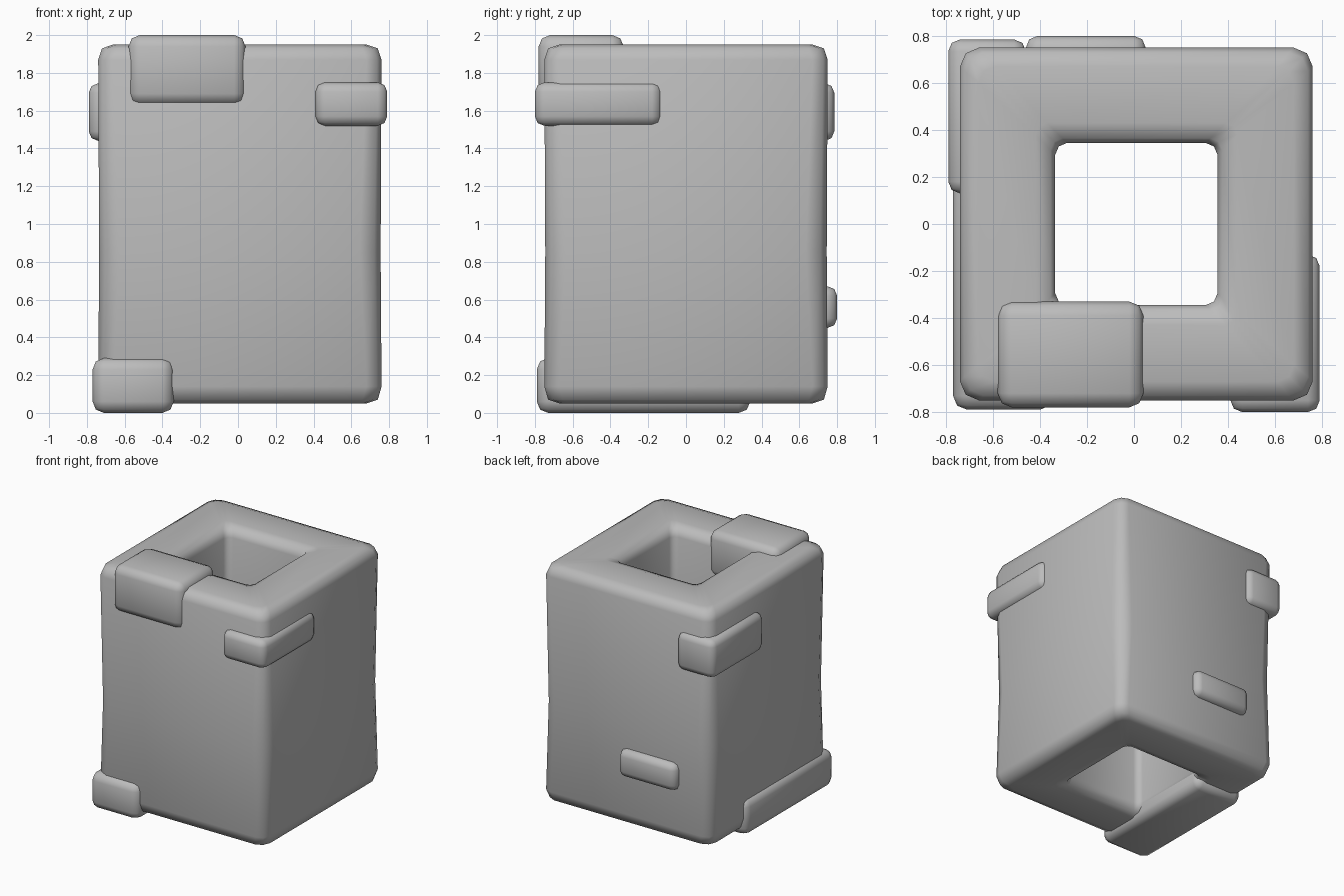
import bpy, bmesh, math
from mathutils import Vector

cube = bpy.data.objects.get("Cube")
if cube:
    bpy.data.objects.remove(cube, do_unlink=True)

grey = bpy.data.materials.new("stone_grey")
grey.use_nodes = True
GREY = (0.5, 0.5, 0.5, 1)
grey.diffuse_color = GREY
grey.node_tree.nodes["Principled BSDF"].inputs["Base Color"].default_value = GREY


def finish(name, bm):
    bmesh.ops.recalc_face_normals(bm, faces=bm.faces)
    mesh = bpy.data.meshes.new(name)
    bm.to_mesh(mesh)
    bm.free()
    mesh.materials.append(grey)
    mesh.shade_smooth()
    obj = bpy.data.objects.new(name, mesh)
    bpy.context.collection.objects.link(obj)
    return obj


def ring(bm, half, cut, z):
    """Square outline with each corner cut in three points."""
    verts = []
    inner, mid = half - cut, half - cut * 0.3
    for quarter in range(4):
        c, s = round(math.cos(quarter * math.pi / 2)), round(math.sin(quarter * math.pi / 2))
        for x, y in ((half, inner), (mid, mid), (inner, half)):
            verts.append(bm.verts.new((x * c - y * s + 0.01, x * s + y * c, z)))
    return verts


# Hollow square block: rings up the outside, over the rim, down the inside
bm = bmesh.new()
profile = [
    (0.67, 0.07, 0.05), (0.73, 0.08, 0.07), (0.75, 0.08, 0.14),
    (0.745, 0.11, 0.85), (0.75, 0.08, 1.87), (0.73, 0.08, 1.93), (0.67, 0.07, 1.95),
    (0.43, 0.05, 1.95), (0.365, 0.05, 1.93), (0.345, 0.05, 1.87),
    (0.345, 0.05, 0.14), (0.365, 0.05, 0.07), (0.43, 0.05, 0.05),
]
rings = [ring(bm, *p) for p in profile]
for a, b in zip(rings, rings[1:] + rings[:1]):
    for i in range(len(a)):
        j = (i + 1) % len(a)
        bm.faces.new((a[i], a[j], b[j], b[i]))
finish("hollow_block", bm)


def patch(name, low, high, bevel):
    """Rounded slab spanning two opposite corners."""
    low, high = Vector(low), Vector(high)
    bm = bmesh.new()
    bmesh.ops.create_cube(bm, size=1)
    for v in bm.verts:
        v.co = (low + high) / 2 + v.co * (high - low)
    bmesh.ops.bevel(bm, geom=bm.edges[:], offset=bevel, segments=2,
                    profile=0.5, affect='EDGES')
    return finish(name, bm)


# Raised slabs wrapped around edges and faces
patch("top_front_slab", (-0.58, -0.78, 1.63), (0.04, -0.33, 2.0), 0.06)
patch("upper_left_slab", (0.41, -0.8, 1.52), (0.79, -0.13, 1.75), 0.05)
patch("lower_right_slab", (-0.77, -0.79, 0.0), (-0.34, 0.34, 0.29), 0.06)
patch("back_corner_slab", (-0.79, 0.13, 1.44), (-0.46, 0.785, 1.745), 0.05)
patch("back_face_slab", (-0.46, 0.6, 0.45), (0.05, 0.8, 0.67), 0.05)
